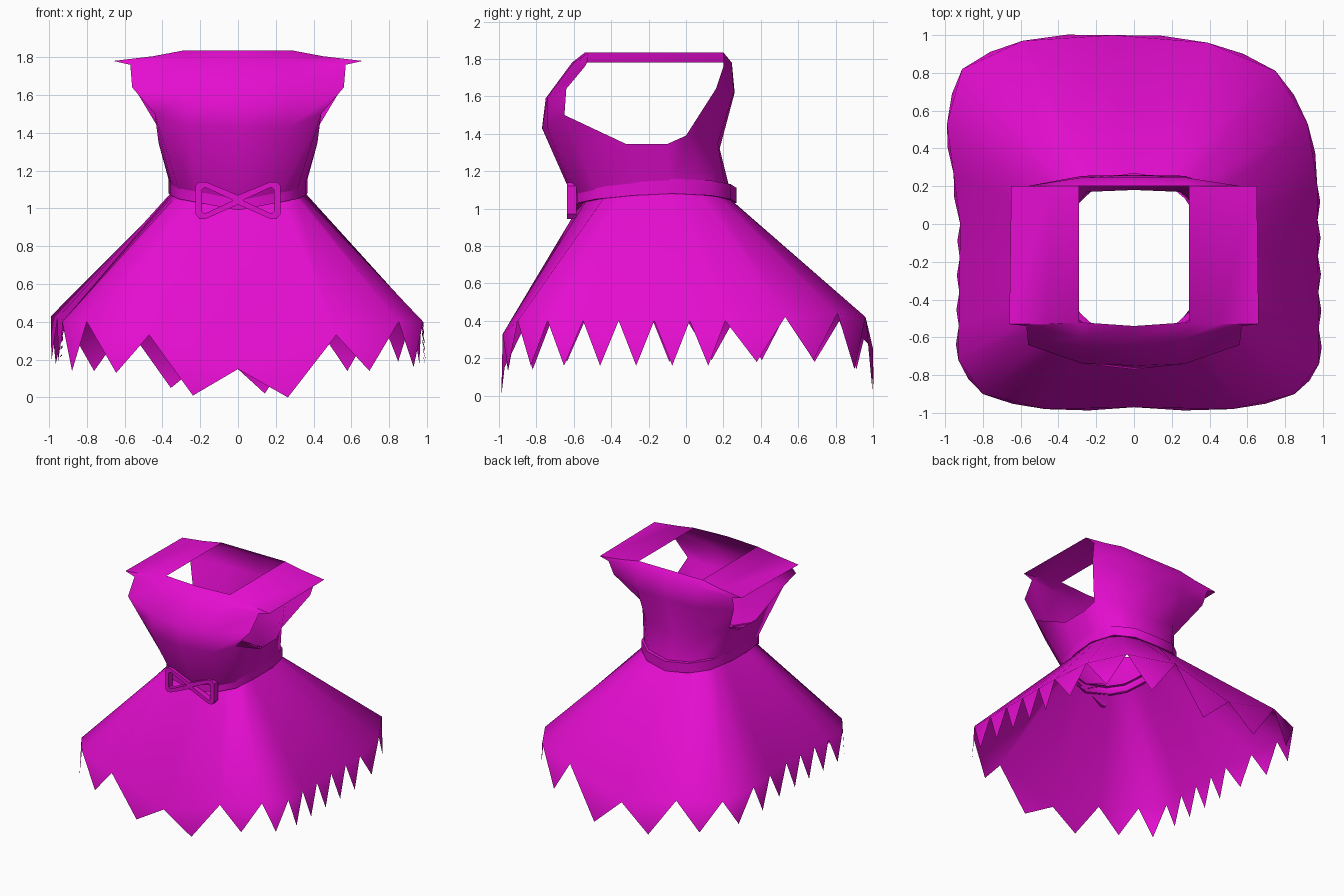
import bpy
import bmesh
import math
from mathutils import Vector

cube = bpy.data.objects.get("Cube")
if cube:
    bpy.data.objects.remove(cube)

magenta = bpy.data.materials.new("magenta cloth")
magenta.use_nodes = True
colour = (0.78, 0.004, 0.63, 1)
magenta.diffuse_color = colour
magenta.node_tree.nodes["Principled BSDF"].inputs["Base Color"].default_value = colour

CENTRE = Vector((0, -0.17, 0))


def make_object(name, polygons, angle):
    """Build one mesh from a list of polygons, welding shared corners."""
    bm = bmesh.new()
    for polygon in polygons:
        bm.faces.new([bm.verts.new(p) for p in polygon])
    bmesh.ops.remove_doubles(bm, verts=bm.verts, dist=0.001)
    bmesh.ops.recalc_face_normals(bm, faces=bm.faces)
    mesh = bpy.data.meshes.new(name)
    bm.to_mesh(mesh)
    bm.free()
    mesh.materials.append(magenta)
    obj = bpy.data.objects.new(name, mesh)
    bpy.context.collection.objects.link(obj)
    bpy.ops.object.select_all(action="DESELECT")
    obj.select_set(True)
    bpy.context.view_layer.objects.active = obj
    bpy.ops.object.shade_smooth_by_angle(angle=math.radians(angle))
    return obj


def flip(p):
    return Vector((-p[0], p[1], p[2]))


def mirrored(polygons):
    return polygons + [[flip(p) for p in reversed(poly)] for poly in polygons]


def strip(lower, upper):
    """Quads between two rows of points."""
    return [[lower[i], lower[i + 1], upper[i + 1], upper[i]]
            for i in range(len(lower) - 1)]


def moved(row, dz, scale=1.0):
    """Copy a row, shifted in height and scaled about the body axis."""
    result = []
    for p in row:
        q = CENTRE + (Vector(p) - CENTRE) * scale
        q.z = p[2] + dz
        result.append(q)
    return result


# Waist line, front middle to back middle, dipping at both ends
waist = [(0, -.58, 1.03), (.2, -.56, 1.07), (.3, -.47, 1.09), (.34, -.28, 1.11),
         (.35, -.08, 1.12), (.3, .12, 1.11), (.18, .22, 1.09), (0, .25, 1.07)]
waist = [Vector(p) for p in waist]

# Bodice: closed below the armholes, then a front and a back panel
chest = [(0, -.77, 1.43), (.27, -.74, 1.43), (.44, -.65, 1.5), (.42, -.32, 1.345),
         (.42, -.1, 1.345), (.4, 0, 1.39), (.25, .17, 1.35), (0, .18, 1.32)]
front_rows = [chest[:3],
              [(0, -.75, 1.59), (.27, -.74, 1.6), (.56, -.64, 1.64)],
              [(0, -.61, 1.78), (.28, -.6, 1.78), (.57, -.54, 1.76)],
              [(0, -.54, 1.835), (.29, -.52, 1.835), (.45, -.53, 1.805)]]
back_rows = [chest[5:],
             [(.55, .16, 1.64), (.27, .255, 1.62), (0, .26, 1.62)],
             [(.57, .2, 1.76), (.28, .245, 1.78), (0, .245, 1.78)],
             [(.45, .2, 1.805), (.29, .2, 1.835), (0, .2, 1.835)]]
bodice = strip(moved(waist, -.03), chest)
for rows in (front_rows, back_rows):
    for low, high in zip(rows, rows[1:]):
        bodice += strip(low, high)

# Shoulder straps, spreading into pointed wings past the armholes
strap_front = [front_rows[3][1], front_rows[3][2], front_rows[2][2], (.66, -.53, 1.78)]
strap_back = [back_rows[3][1], back_rows[3][0], back_rows[2][0], (.65, .2, 1.78)]
for side in (0, 1):
    bodice += strip([strap_front[side], strap_back[side]],
                    [strap_front[1 if side == 0 else 3], strap_back[1 if side == 0 else 3]])
for wing in (strap_front, strap_back):
    bodice.append([wing[1], wing[2], wing[3]])
make_object("bodice", mirrored(bodice), 55)

# Belt: a flat band with a thin top and bottom lip
belt_rows = [moved(waist, -.04, .98), moved(waist, -.04, 1.05),
             moved(waist, .04, 1.05), moved(waist, .04, .98)]
belt = []
for low, high in zip(belt_rows, belt_rows[1:]):
    belt += strip(low, high)
make_object("belt", mirrored(belt), 40)

# Hem notches (x, y, z) each followed by the height of the next point
def side_run(start, end, count, tip):
    a, b = Vector(start), Vector(end)
    return [(*a.lerp(b, i / count), tip) for i in range(count)]


hem = [(0, -.97, .15, 0), (.52, -.98, .33, .14), (.85, -.9, .4, .16)]
hem += side_run((.98, -.74, .4), (.97, .21, .4), 5, .16)
hem += [(.97, .21, .4, .18), (.92, .53, .42, .19), (.75, .81, .44, .14),
        (.39, .96, .42, .02), (-.11, 1, .25, .05), (-.59, .97, .38, .14),
        (-.91, .82, .4, .18)]
hem += side_run((-.99, .53, .43), (-.92, 0, .41), 2, .19)
hem += side_run((-.92, 0, .41), (-.93, -.72, .4), 4, .18)
hem += [(-.93, -.72, .4, .14), (-.8, -.9, .4, .13), (-.47, -.98, .33, .01)]

# Skirt: each notch runs straight up to the waist point at its own angle
skirt_top = moved(waist, -.03)
skirt_top += [flip(p) for p in reversed(skirt_top[1:-1])]


def waist_point(notch):
    ray = (notch - CENTRE).xy
    for i, p in enumerate(skirt_top):
        q = skirt_top[(i + 1) % len(skirt_top)]
        before = ray.x * (p - CENTRE).y - ray.y * (p - CENTRE).x
        after = ray.x * (q - CENTRE).y - ray.y * (q - CENTRE).x
        if before <= 1e-6 and after > 1e-6:
            return p.lerp(q, before / (before - after))


skirt = []
for i, entry in enumerate(hem):
    a = Vector(entry[:3])
    b = Vector(hem[(i + 1) % len(hem)][:3])
    skirt.append([a, b, waist_point(b), waist_point(a)])
    # Pointed tooth hanging from the hem
    point = (a + b) / 2
    point = CENTRE + (point - CENTRE) * 1.015
    point.z = entry[3]
    skirt.append([a, point, b])
make_object("skirt", skirt, 60)

# Bow: two open loops meeting at the middle, cut from flat bars
outer = [(0, 1.07), (.17, 1.14), (.205, 1.14), (.225, 1.12),
         (.225, .97), (.205, .945), (.17, .945), (0, 1.02)]
inner = [(.03, 1.045), (.17, 1.11), (.18, 1.11), (.19, 1.1),
         (.19, .985), (.18, .975), (.17, .975), (.03, 1.04)]


def at_depth(outline, y):
    points = [Vector((x, y, z)) for x, z in outline]
    return points + points[:1]


loops = [at_depth(outer, -.635), at_depth(outer, -.585),
         at_depth(inner, -.585), at_depth(inner, -.635)]
bow = []
for i in range(4):
    bow += strip(loops[i], loops[(i + 1) % 4])
make_object("bow", mirrored(bow), 35)
